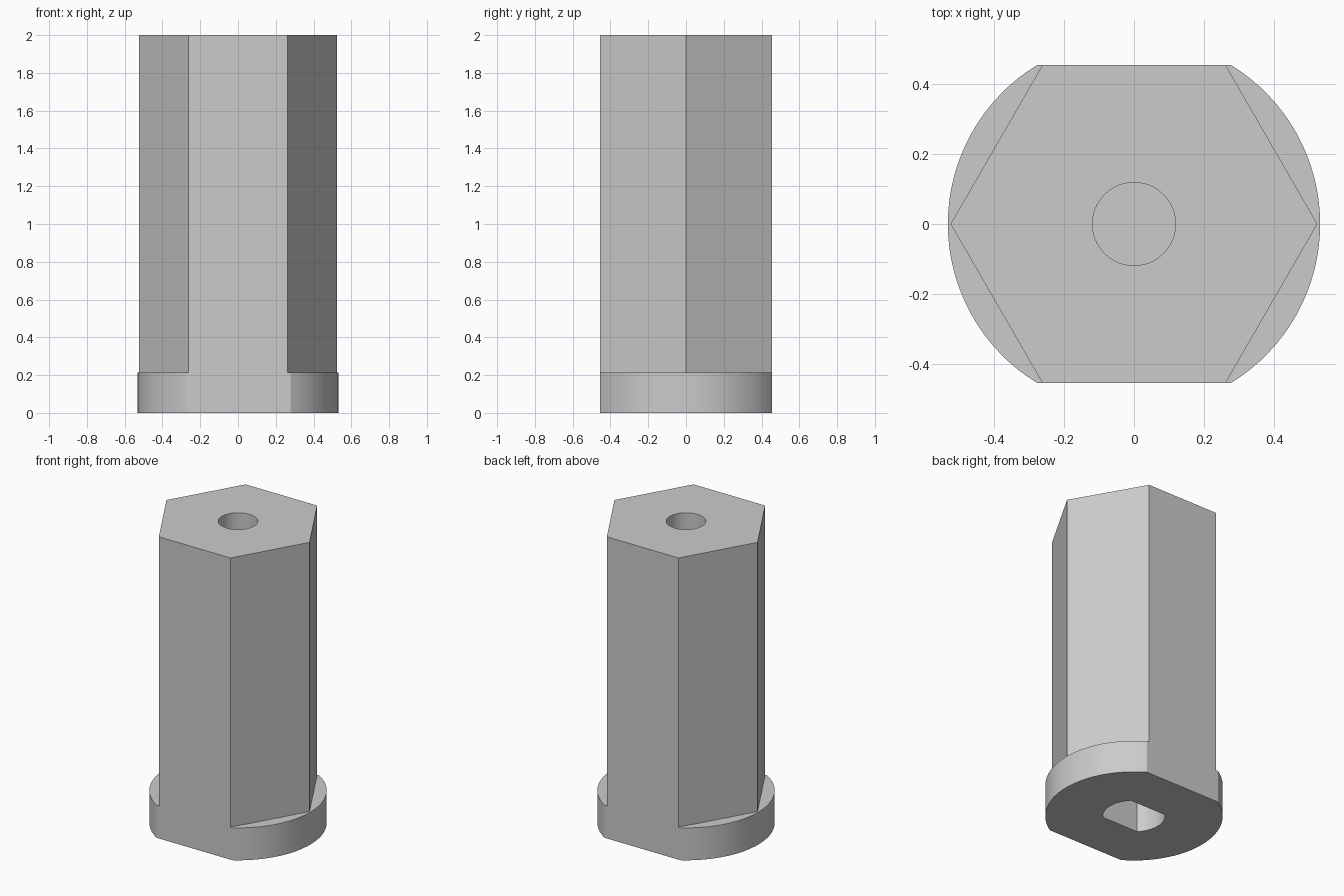
import bpy, bmesh, math

if "Cube" in bpy.data.objects:
    bpy.data.objects.remove(bpy.data.objects["Cube"])

HEIGHT, FLANGE_TOP = 2.0, 0.215
HEX_R = 0.525
FLAT_Y = HEX_R * math.cos(math.pi / 6)   # flange flats are flush with the hexagon

grey = bpy.data.materials.new("plain grey")
grey.diffuse_color = (0.6, 0.6, 0.6, 1)
grey.use_nodes = True
grey.node_tree.nodes["Principled BSDF"].inputs["Base Color"].default_value = grey.diffuse_color


def ring(r, n):
    return [(r * math.cos(2 * math.pi * i / n), r * math.sin(2 * math.pi * i / n))
            for i in range(n)]


def double_d(r, flat, n=32):
    """Circle with two parallel flats at y = +-flat."""
    a = math.asin(flat / r)
    side = [(r * math.cos(t), r * math.sin(t))
            for t in (-a + 2 * a * i / n for i in range(n + 1))]
    return side + [(-x, -y) for x, y in side]


def prism(name, outline, z0, z1):
    bm = bmesh.new()
    base = bm.faces.new([bm.verts.new((x, y, z0)) for x, y in outline])
    top = bmesh.ops.extrude_face_region(bm, geom=[base])["geom"]
    bmesh.ops.translate(bm, vec=(0, 0, z1 - z0),
                        verts=[v for v in top if isinstance(v, bmesh.types.BMVert)])
    bmesh.ops.recalc_face_normals(bm, faces=bm.faces)
    mesh = bpy.data.meshes.new(name)
    bm.to_mesh(mesh)
    bm.free()
    mesh.materials.append(grey)
    obj = bpy.data.objects.new(name, mesh)
    bpy.context.collection.objects.link(obj)
    return obj


def combine(target, tool, operation):
    mod = target.modifiers.new(tool.name, 'BOOLEAN')
    mod.operation, mod.solver, mod.object = operation, 'EXACT', tool
    bpy.context.view_layer.objects.active = target
    bpy.ops.object.modifier_apply(modifier=mod.name)
    bpy.data.objects.remove(tool)


# Hexagonal shaft joined to the flat-sided flange
adapter = prism("hex_adapter", ring(HEX_R, 6), 0, HEIGHT)
combine(adapter, prism("flange", double_d(0.533, FLAT_Y), 0, FLANGE_TOP), 'UNION')

# Blind screw hole in the top, blind double-D socket in the bottom
combine(adapter, prism("screw_hole", ring(0.119, 48), 1.2, HEIGHT + 0.1), 'DIFFERENCE')
combine(adapter, prism("shaft_socket", double_d(0.187, 0.131), -0.1, 0.7), 'DIFFERENCE')

# Smooth the round walls, keep the flats crisp
bpy.ops.object.select_all(action='DESELECT')
adapter.select_set(True)
bpy.context.view_layer.objects.active = adapter
bpy.ops.object.shade_smooth_by_angle(angle=math.radians(20))
